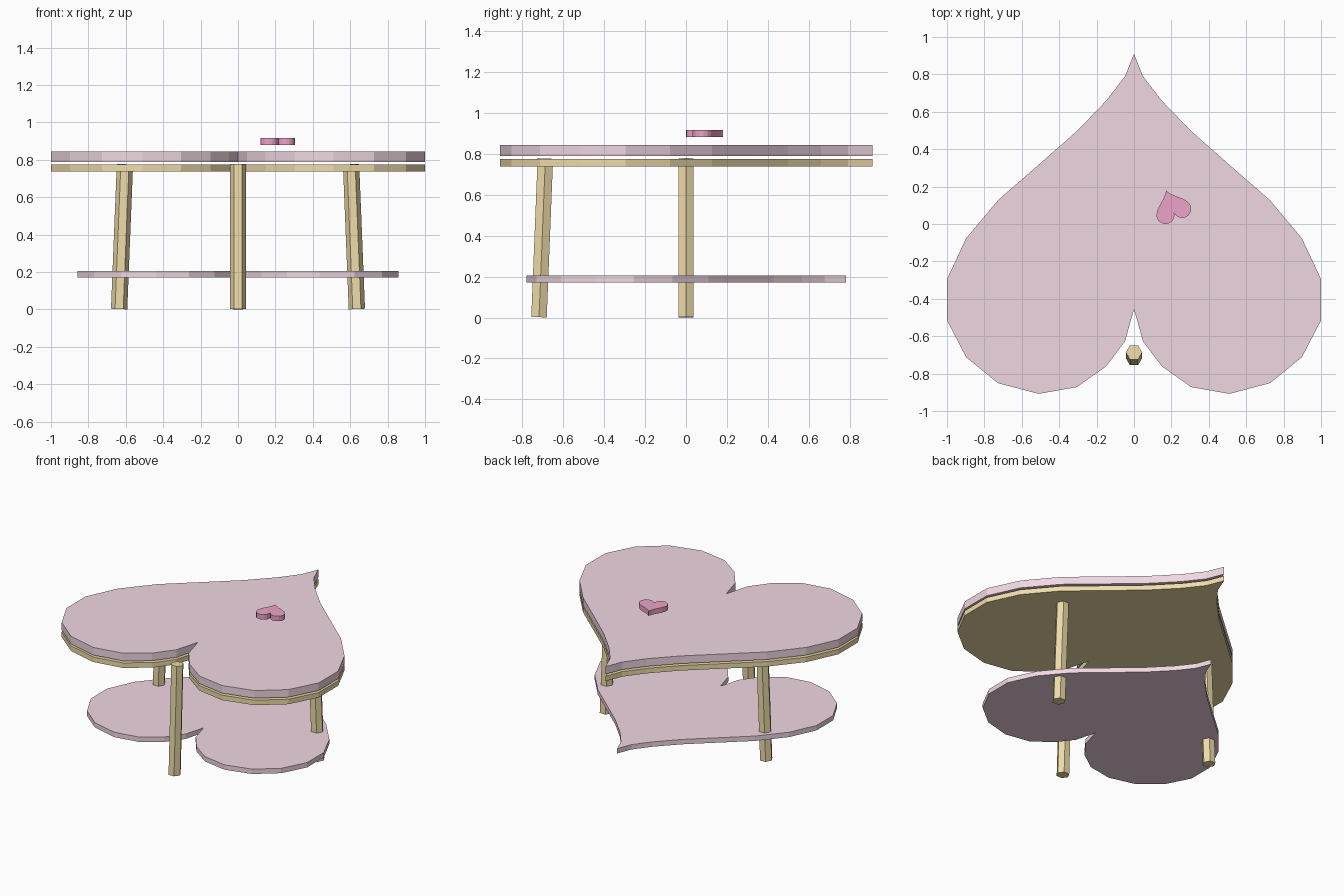
import bpy, bmesh
from math import radians, pi
from mathutils import Matrix

if "Cube" in bpy.data.objects:
    bpy.data.objects.remove(bpy.data.objects["Cube"])

# Right half of the heart outline, from the tip to the notch
HALF = [(0, .91), (.048, .79), (.148, .66), (.305, .497), (.512, .315), (.727, .127),
        (.898, -.077), (1, -.295), (1, -.515), (.898, -.712), (.727, -.851),
        (.51, -.908), (.305, -.872), (.148, -.76), (.048, -.627), (0, -.455)]
HEART = HALF + [(-x, y) for x, y in reversed(HALF[1:-1])]


def material(name, color):
    m = bpy.data.materials.new(name)
    m.diffuse_color = (*color, 1)
    m.use_nodes = True
    m.node_tree.nodes["Principled BSDF"].inputs["Base Color"].default_value = m.diffuse_color
    return m


def finish(bm, name, mat):
    bmesh.ops.recalc_face_normals(bm, faces=bm.faces)
    me = bpy.data.meshes.new(name)
    bm.to_mesh(me)
    bm.free()
    me.materials.append(mat)
    ob = bpy.data.objects.new(name, me)
    bpy.context.collection.objects.link(ob)
    return ob


def heart_slab(name, size, z0, z1, mat, loc=(0, 0), turn=0):
    bm = bmesh.new()
    face = bm.faces.new([bm.verts.new((x * size, y * size, 0)) for x, y in HEART])
    new = bmesh.ops.extrude_face_region(bm, geom=[face], use_keep_orig=True)
    top = [g for g in new["geom"] if isinstance(g, bmesh.types.BMVert)]
    bmesh.ops.translate(bm, verts=top, vec=(0, 0, z1 - z0))
    ob = finish(bm, name, mat)
    ob.location = (*loc, z0)
    ob.rotation_euler.z = turn
    return ob


def leg(name, x, y, rx, ry, mat):
    bm = bmesh.new()
    bmesh.ops.create_cone(bm, cap_ends=True, segments=6, radius1=.0435, radius2=.0435,
                          depth=.775, matrix=Matrix.Rotation(pi / 2, 4, 'Z'))
    ob = finish(bm, name, mat)
    ob.location = (x, y, .389)
    ob.rotation_euler = (rx, ry, 0)
    return ob


pink = material("pink", (.87, .68, .76))
gold = material("gold", (.86, .72, .40))
rose = material("rose", (.83, .37, .57))

# Table top, its gold trim and the lower shelf
heart_slab("table_top", 1, .788, .843, pink)
heart_slab("gold_trim", 1, .738, .774, gold)
heart_slab("lower_shelf", .857, .171, .206, pink)

# Small heart floating just above the top
heart_slab("heart_ornament", .095, .88, .916, rose, (.2, .1), radians(20))

# Three splayed hexagonal legs
TILT = .04
leg("front_leg", 0, -.702, -TILT, 0, gold)
for side, s in (("right", 1), ("left", -1)):
    leg(side + "_leg", s * .62, 0, 0, -s * TILT, gold)
